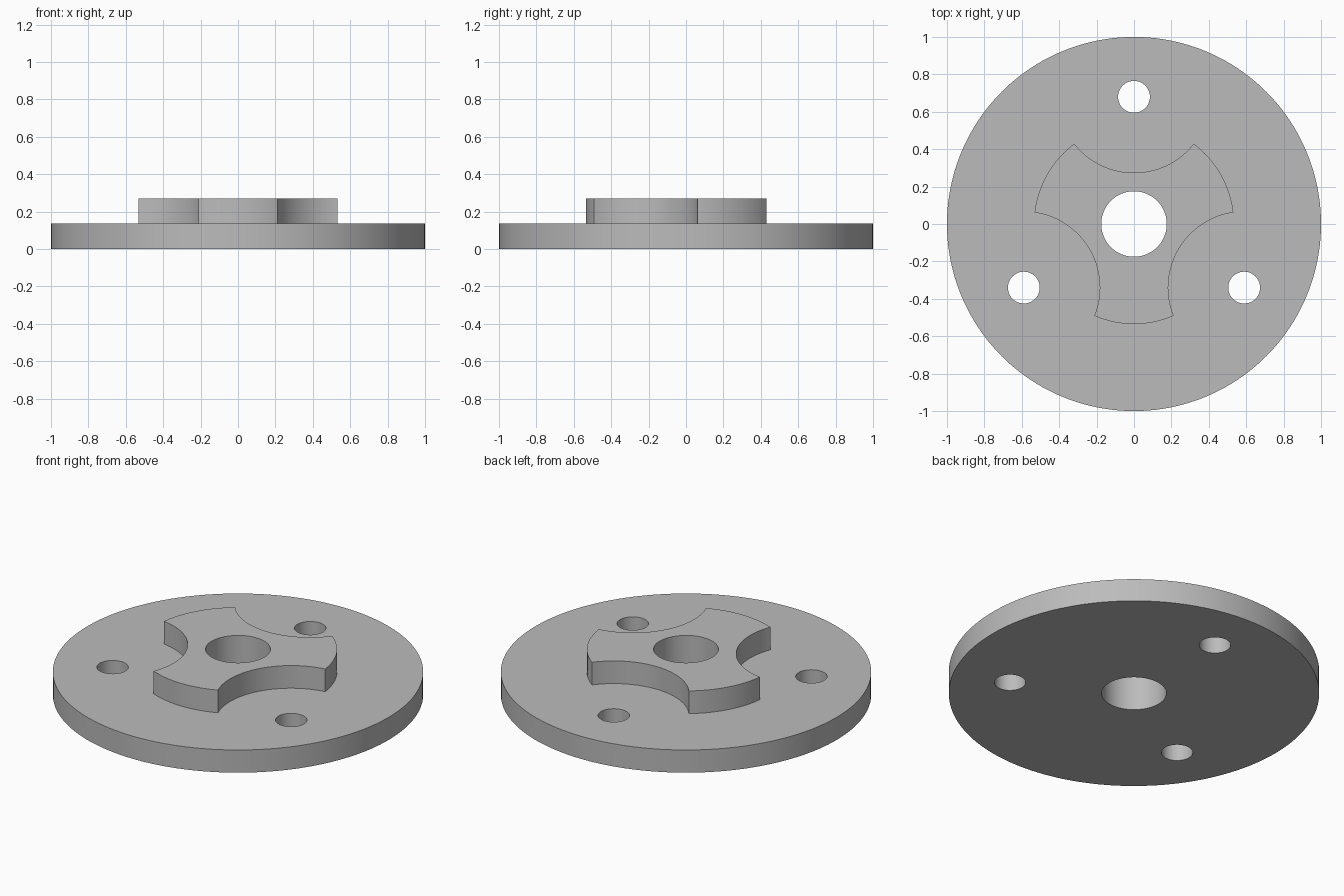
import bpy
from math import radians, sin, cos

cube = bpy.data.objects.get("Cube")
if cube:
    bpy.data.objects.remove(cube, do_unlink=True)

PLATE_TOP, HUB_TOP = 0.135, 0.27
HUB_RADIUS, BORE_RADIUS = 0.535, 0.175
BOLT_CIRCLE, BOLT_RADIUS, SCALLOP_RADIUS = 0.68, 0.085, 0.406

grey = bpy.data.materials.new("plain grey")
grey.use_nodes = True
colour = (0.5, 0.5, 0.5, 1)
grey.diffuse_color = colour
grey.node_tree.nodes["Principled BSDF"].inputs["Base Color"].default_value = colour


def cylinder(name, radius, bottom, top, x=0, y=0, sides=96):
    bpy.ops.mesh.primitive_cylinder_add(vertices=sides, radius=radius, depth=top - bottom,
                                        location=(x, y, (bottom + top) / 2))
    obj = bpy.context.object
    obj.name = name
    obj.data.materials.append(grey)
    return obj


def combine(target, tool, operation):
    """Apply a boolean and discard the tool object."""
    tool.hide_render = True
    mod = target.modifiers.new(operation, 'BOOLEAN')
    mod.operation, mod.solver, mod.object = operation, 'EXACT', tool
    bpy.ops.object.select_all(action='DESELECT')
    bpy.context.view_layer.objects.active = target
    target.select_set(True)
    bpy.ops.object.modifier_apply(modifier=mod.name)
    bpy.data.objects.remove(tool, do_unlink=True)


bolt_centres = [(BOLT_CIRCLE * cos(radians(a)), BOLT_CIRCLE * sin(radians(a)))
                for a in (90, 210, 330)]

# Raised three-lobed hub, sunk into the plate so the two fuse cleanly
hub = cylinder("hub", HUB_RADIUS, PLATE_TOP / 2, HUB_TOP)
for x, y in bolt_centres:
    combine(hub, cylinder("scallop_cutter", SCALLOP_RADIUS, -0.1, 0.4, x, y), 'DIFFERENCE')

# Round base plate fused with the hub
flange = cylinder("flange_plate", 1, 0, PLATE_TOP, sides=160)
combine(flange, hub, 'UNION')

# Centre bore and three bolt holes
combine(flange, cylinder("bore_cutter", BORE_RADIUS, -0.1, 0.4, sides=64), 'DIFFERENCE')
for x, y in bolt_centres:
    combine(flange, cylinder("bolt_cutter", BOLT_RADIUS, -0.1, 0.4, x, y, 48), 'DIFFERENCE')

bpy.ops.object.shade_smooth_by_angle(angle=radians(30))
